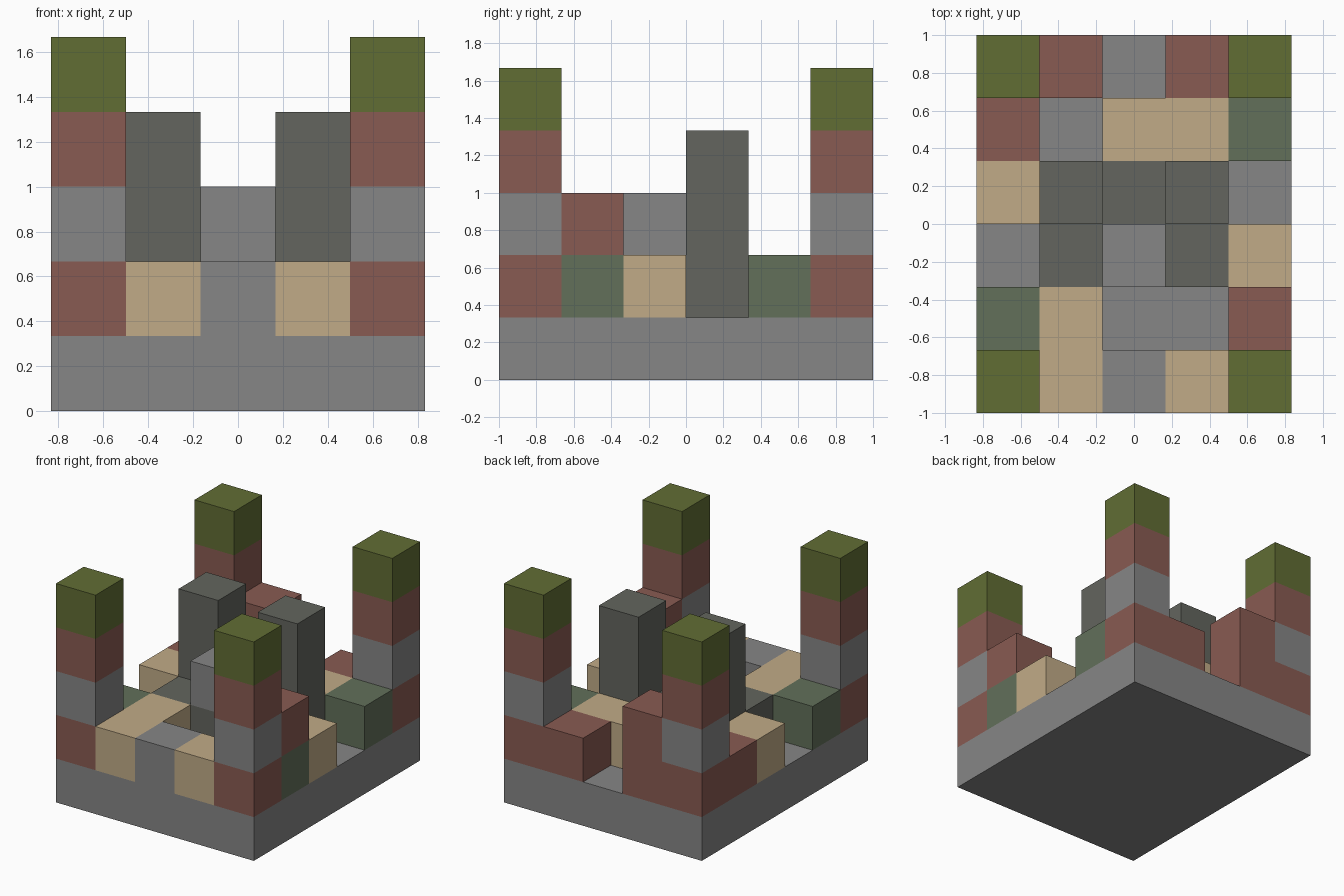
import bpy

cube = bpy.data.objects.get("Cube")
if cube:
    bpy.data.objects.remove(cube, do_unlink=True)

U = 1 / 3            # edge of one building block
COLS, ROWS = 5, 6    # plan size in blocks


def linear(v):
    v /= 255
    return v / 12.92 if v <= 0.04045 else ((v + 0.055) / 1.055) ** 2.4


def material(name, *rgb):
    m = bpy.data.materials.new(name)
    color = (*[linear(c) for c in rgb], 1)
    m.use_nodes = True
    m.diffuse_color = color
    bsdf = next(n for n in m.node_tree.nodes if n.type == "BSDF_PRINCIPLED")
    bsdf.inputs["Base Color"].default_value = color
    bsdf.inputs["Roughness"].default_value = 0.9
    return m


grey = material("stone grey", 134, 134, 134)
dark = material("dark slate", 99, 101, 94)
red = material("brick red", 137, 91, 82)
tan = material("sand tan", 193, 171, 135)
sage = material("sage green", 98, 112, 90)
olive = material("olive green", 97, 109, 52)


def block(name, mat, col, row, level, w=1, d=1, h=1):
    """Box of w x d x h blocks whose front-left-bottom cell is (col, row, level)."""
    bpy.ops.mesh.primitive_cube_add(size=1)
    ob = bpy.context.object
    ob.name = name
    size = (w * U, d * U, h * U)
    low = ((col - COLS / 2) * U, (row - ROWS / 2) * U, level * U)
    for v in ob.data.vertices:
        v.co = [l + (c + 0.5) * s for l, c, s in zip(low, v.co, size)]
    ob.data.materials.append(mat)
    return ob


# Foundation slab
block("foundation", grey, 0, 0, 0, COLS, ROWS)

# Four banded corner towers
for col, side in ((0, "right"), (COLS - 1, "left")):
    for row, end in ((0, "front"), (ROWS - 1, "back")):
        for i, mat in enumerate((red, grey, red, olive)):
            block(f"tower_{end}_{side}_band_{i + 1}", mat, col, row, i + 1)

# Front wall with gate block
block("front_wall_right", tan, 1, 0, 1, d=2)
block("front_gate", grey, 2, 0, 1)
block("front_wall_left", tan, 3, 0, 1)

# Back wall with an open gap
block("back_wall_right", red, 1, 5, 1, h=2)
block("back_wall_left", red, 3, 5, 1)

# Right side wall
block("right_wall_front", sage, 0, 1, 1)
block("right_wall_middle", tan, 0, 3, 1)
block("right_wall_back", red, 0, 4, 1)

# Left side wall
block("left_wall_front", sage, 4, 1, 1)
block("left_wall_front_cap", red, 4, 1, 2)
block("left_wall_middle", tan, 4, 2, 1)
block("left_wall_back", sage, 4, 4, 1)

# Inner keep: low dark plinth, two tall pillars, a grey block in front
block("keep_plinth", dark, 1, 2, 1, w=3, d=2)
for col, side in ((1, "right"), (3, "left")):
    block(f"keep_pillar_{side}", dark, col, 3, 2, h=2)
block("keep_block", grey, 2, 2, 2)

# Courtyard store behind the keep
block("courtyard_store", tan, 2, 4, 1, w=2)
